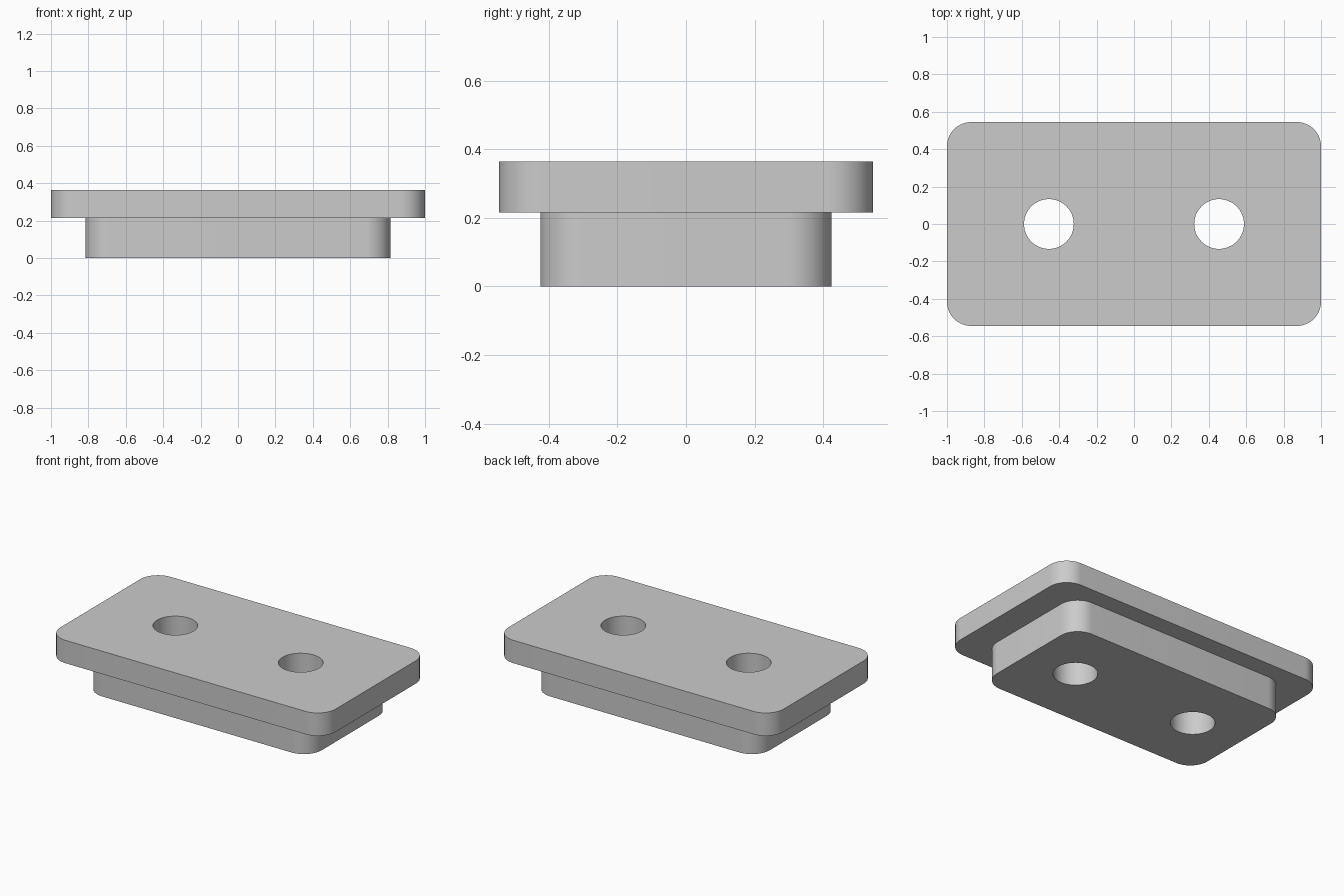
import bpy, bmesh, math
from mathutils import Vector

cube = bpy.data.objects.get("Cube")
if cube:
    bpy.data.objects.remove(cube, do_unlink=True)

grey = bpy.data.materials.new("plain_grey")
grey.use_nodes = True
colour = (0.6, 0.6, 0.6, 1)
grey.diffuse_color = colour
grey.node_tree.nodes["Principled BSDF"].inputs["Base Color"].default_value = colour


def prism(name, outline, z0, z1):
    """Extrude a flat outline from z0 up to z1."""
    bm = bmesh.new()
    face = bm.faces.new([bm.verts.new((p.x, p.y, z0)) for p in outline])
    top = bmesh.ops.extrude_face_region(bm, geom=[face])["geom"]
    verts = [v for v in top if isinstance(v, bmesh.types.BMVert)]
    bmesh.ops.translate(bm, vec=(0, 0, z1 - z0), verts=verts)
    bmesh.ops.recalc_face_normals(bm, faces=bm.faces)
    mesh = bpy.data.meshes.new(name)
    bm.to_mesh(mesh)
    bm.free()
    mesh.materials.append(grey)
    obj = bpy.data.objects.new(name, mesh)
    bpy.context.collection.objects.link(obj)
    return obj


def arc(cx, cy, r, start, sweep, steps):
    return [Vector((cx + r * math.cos(start + sweep * i / steps),
                    cy + r * math.sin(start + sweep * i / steps))) for i in range(steps + 1)]


def rounded_rect(hx, hy, r):
    points = []
    for i, (sx, sy) in enumerate([(1, 1), (-1, 1), (-1, -1), (1, -1)]):
        points += arc(sx * (hx - r), sy * (hy - r), r, i * math.pi / 2, math.pi / 2, 16)
    return points


def apply_boolean(target, tool, operation):
    mod = target.modifiers.new(operation.lower(), "BOOLEAN")
    mod.operation = operation
    mod.solver = "EXACT"
    mod.object = tool
    bpy.ops.object.select_all(action="DESELECT")
    bpy.context.view_layer.objects.active = target
    target.select_set(True)
    bpy.ops.object.modifier_apply(modifier=mod.name)
    bpy.data.objects.remove(tool, do_unlink=True)


# Wide flange on top, joined with the narrower block beneath it
flange = prism("flanged_plate", rounded_rect(1, 0.545, 0.13), 0.215, 0.365)
block = prism("lower_block", rounded_rect(0.815, 0.425, 0.13), 0, 0.3)
apply_boolean(flange, block, "UNION")

# Two round through holes
for side in (-1, 1):
    circle = arc(side * 0.455, 0, 0.133, 0, 2 * math.pi, 64)[:-1]
    drill = prism("hole_cutter", circle, -0.1, 0.5)
    drill.hide_render = True
    apply_boolean(flange, drill, "DIFFERENCE")

# Smooth walls, sharp rims
bpy.ops.object.shade_smooth_by_angle(angle=math.radians(30))
